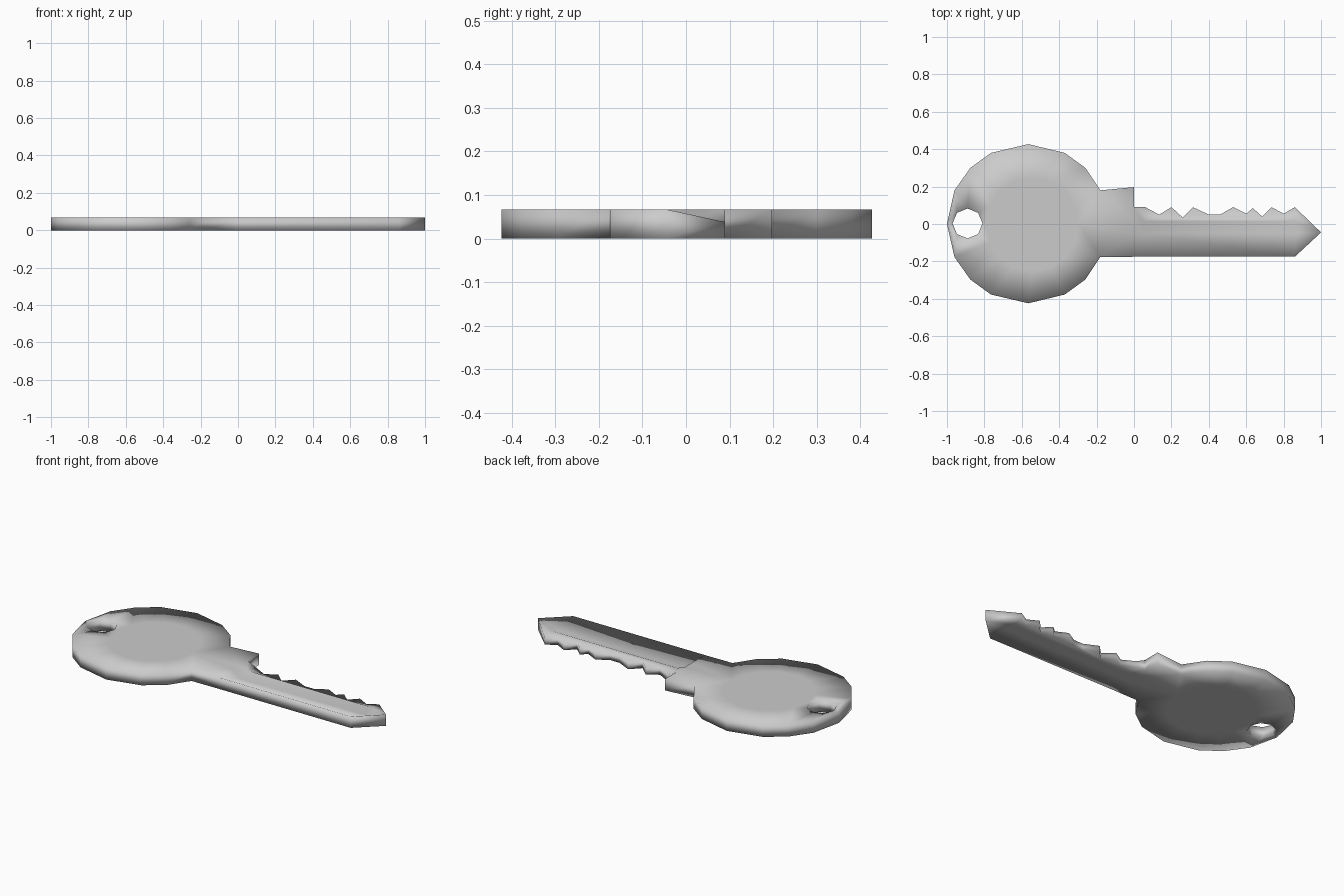
import bpy, bmesh, math
from mathutils import Vector
from mathutils.geometry import delaunay_2d_cdt

if "Cube" in bpy.data.objects:
    bpy.data.objects.remove(bpy.data.objects["Cube"])

T = 0.067       # full thickness
TOOTH = 0.038   # thickness along the cut edge

# --- outline: faceted round bow, collar, toothed blade ---
half_bow = [(-0.96, 0.18), (-0.875, 0.30), (-0.765, 0.38), (-0.565, 0.427),
            (-0.37, 0.38), (-0.26, 0.30), (-0.18, 0.18)]
teeth = [(0.06, 0.09), (0.135, 0.05), (0.20, 0.09), (0.26, 0.035), (0.315, 0.09),
         (0.40, 0.05), (0.46, 0.05), (0.53, 0.09), (0.60, 0.055), (0.635, 0.085),
         (0.685, 0.04), (0.735, 0.09), (0.80, 0.055), (0.86, 0.09)]

pts, zs, edges = [], [], []


def add_path(path, closed=False):
    """Add points (x, y, z) joined by constraint edges."""
    start = len(pts)
    for x, y, z in path:
        pts.append(Vector((x, y)))
        zs.append(z)
    n = len(path)
    edges.extend((start + i, start + (i + 1) % n) for i in range(n if closed else n - 1))
    return [Vector(p[:2]) for p in path]


def ring(cx, cy, r, n, z):
    return [(cx + r * math.cos(2 * math.pi * i / n),
             cy + r * math.sin(2 * math.pi * i / n), z) for i in range(n)]


def inside(p, poly):
    hit = False
    for a, b in zip(poly, poly[1:] + poly[:1]):
        if (a.y > p.y) != (b.y > p.y) and p.x < a.x + (p.y - a.y) * (b.x - a.x) / (b.y - a.y):
            hit = not hit
    return hit


outline = add_path([(-1, 0, T)] + [(x, y, T) for x, y in half_bow]
                   + [(0, 0.197, T), (0, 0.09, T)]
                   + [(x, y, TOOTH) for x, y in teeth]
                   + [(1, -0.045, T), (0.86, -0.175, T), (0, -0.175, T)]
                   + [(x, -y + 0.003, T) for x, y in reversed(half_bow)], closed=True)

# key ring hole, flat centre of the bow, blade groove and ridge
hole = add_path(ring(-0.89, 0.003, 0.08, 8, T), closed=True)
add_path(ring(-0.545, 0, 0.25, 16, T), closed=True)
add_path([(0.0, -0.05, T), (0.05, -0.05, 0.025), (0.86, -0.05, 0.03)])
add_path([(0.0, 0.015, T), (0.05, 0.015, 0.05), (0.86, 0.015, 0.05)])

# --- triangulate the plan, then give it thickness ---
v2, _, tris, orig, _, _ = delaunay_2d_cdt(pts, edges, [], 0, 1e-5)
bm = bmesh.new()
top = [bm.verts.new((v.x, v.y, zs[o[0]] if o else T)) for v, o in zip(v2, orig)]
bottom = [bm.verts.new((v.x, v.y, 0)) for v in v2]
count = {}
for t in tris:
    c = sum((v2[i] for i in t), Vector((0, 0))) / 3
    if not inside(c, outline) or inside(c, hole):
        continue
    bm.faces.new([top[i] for i in t])
    bm.faces.new([bottom[i] for i in reversed(t)])
    for a, b in zip(t, list(t[1:]) + [t[0]]):
        count[(a, b)] = True
# side walls along the open borders
for a, b in count:
    if (b, a) not in count:
        bm.faces.new([top[b], top[a], bottom[a], bottom[b]])
bmesh.ops.delete(bm, geom=[v for v in bm.verts if not v.link_faces], context='VERTS')
bmesh.ops.recalc_face_normals(bm, faces=bm.faces)
for f in bm.faces:
    f.smooth = True

mesh = bpy.data.meshes.new("key")
bm.to_mesh(mesh)
bm.free()
key = bpy.data.objects.new("key", mesh)
bpy.context.collection.objects.link(key)
